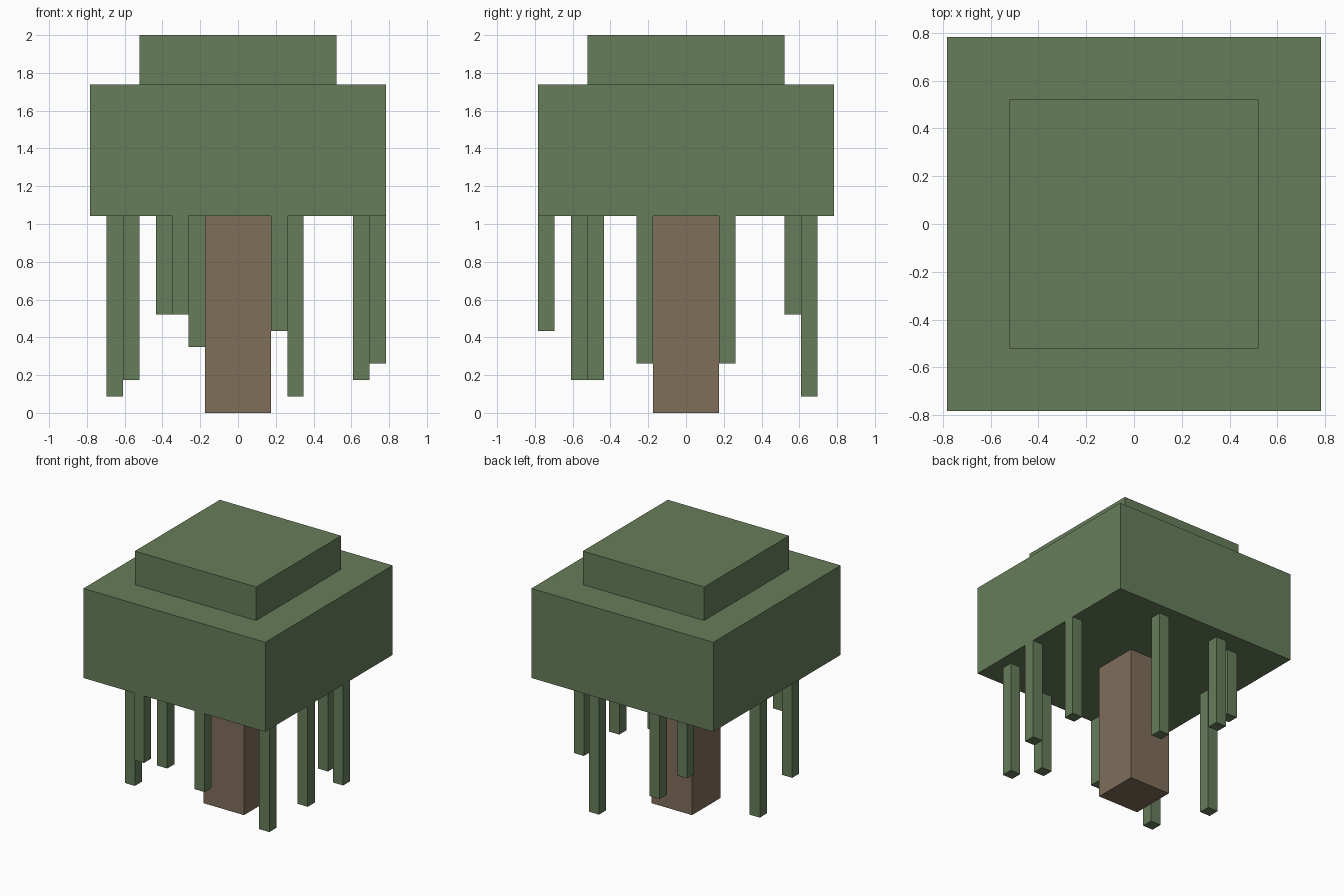
import bpy

U = 2 / 23  # one block of the model's grid

cube = bpy.data.objects.get("Cube")
if cube:
    bpy.data.objects.remove(cube, do_unlink=True)


def make_material(name, rgb):
    mat = bpy.data.materials.new(name)
    mat.use_nodes = True
    mat.diffuse_color = (*rgb, 1)
    bsdf = next(n for n in mat.node_tree.nodes if n.type == 'BSDF_PRINCIPLED')
    bsdf.inputs["Base Color"].default_value = (*rgb, 1)
    bsdf.inputs["Roughness"].default_value = 0.9
    return mat


def block(name, mat, x, y, width, bottom, top):
    """Square upright block, centred on x and y, measured in grid units."""
    bpy.ops.mesh.primitive_cube_add(size=1, location=(x * U, y * U, (bottom + top) / 2 * U))
    obj = bpy.context.object
    obj.name = name
    obj.scale = (width * U, width * U, (top - bottom) * U)
    bpy.ops.object.transform_apply(location=False, rotation=False, scale=True)
    obj.data.materials.append(mat)
    return obj


leaf = make_material("leaf green", (0.136, 0.205, 0.102))
bark = make_material("bark brown", (0.212, 0.156, 0.102))

# Trunk and the two tiers of foliage
TRUNK_TOP, CANOPY_TOP = 12, 20
block("trunk", bark, 0, 0, 4, 0, TRUNK_TOP)
block("canopy", leaf, 0, 0, 18, TRUNK_TOP, CANOPY_TOP)
block("canopy_cap", leaf, 0, 0, 12, CANOPY_TOP, 23)

# Hanging vines: grid cell x, grid cell y, height of the lower end
vines = [(-4, -9, 6), (2, -9, 5), (7, -7, 2), (-7, -6, 2), (8, -3, 3),
         (-8, 0, 1), (8, 2, 3), (-5, 6, 6), (-3, 7, 4), (3, 7, 1)]
for i, (x, y, bottom) in enumerate(vines, 1):
    block(f"hanging_vine_{i}", leaf, x + 0.5, y + 0.5, 1, bottom, TRUNK_TOP)
